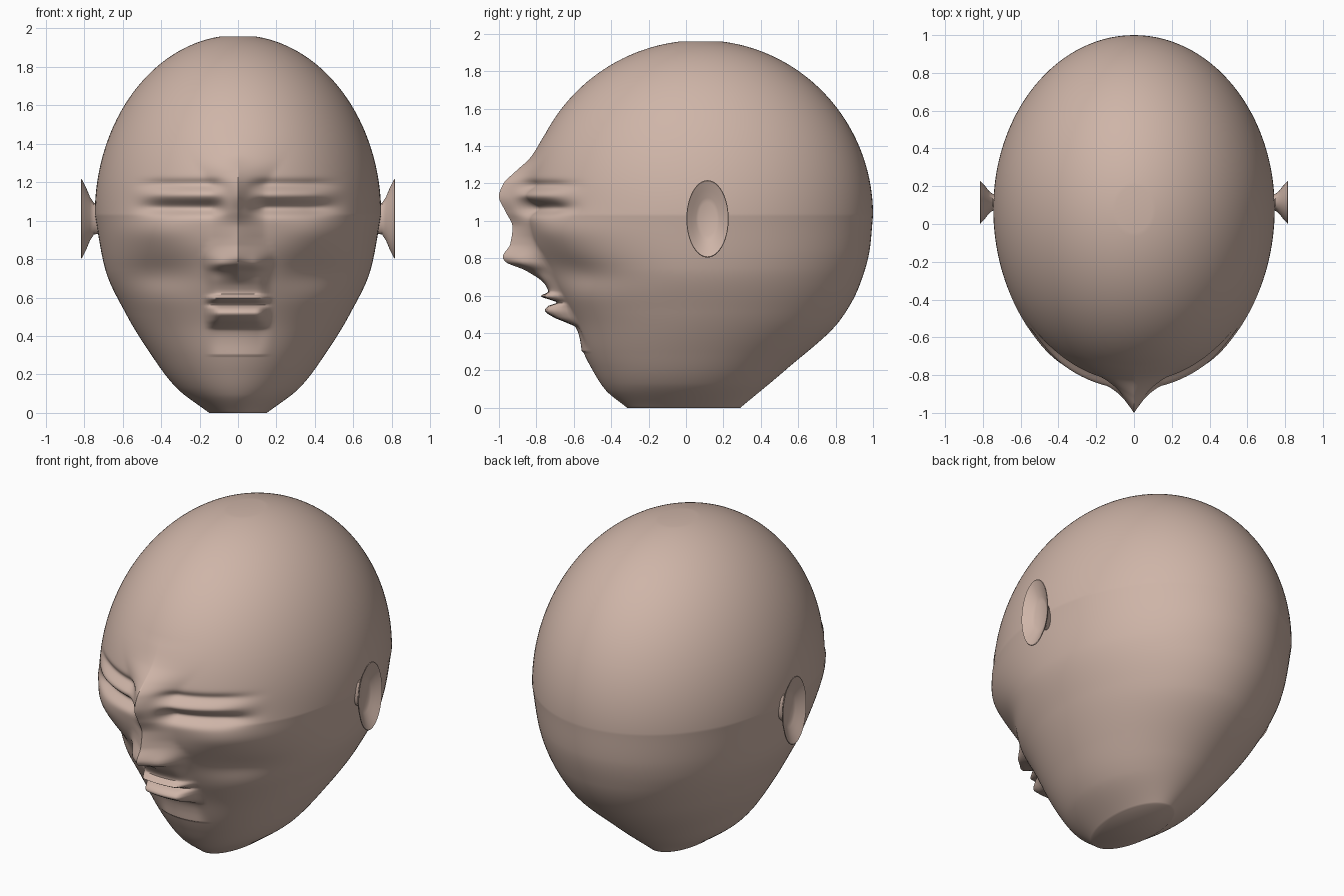
import bpy, bmesh, math

if "Cube" in bpy.data.objects:
    bpy.data.objects.remove(bpy.data.objects["Cube"])

skin = bpy.data.materials.new("skin")
skin.diffuse_color = (0.62, 0.46, 0.39, 1)
skin.use_nodes = True
skin.node_tree.nodes["Principled BSDF"].inputs["Base Color"].default_value = skin.diffuse_color


def smooth(a, b, v):
    t = min(1, max(0, (v - a) / (b - a)))
    return t * t * (3 - 2 * t)


def gauss(v, c, s):
    return math.exp(-((v - c) / s) ** 2)


def curve(pts, v):
    """Monotone cubic interpolation through (position, value) points."""
    n = len(pts)
    if v <= pts[0][0]:
        return pts[0][1]
    if v >= pts[-1][0]:
        return pts[-1][1]
    d = [(pts[i + 1][1] - pts[i][1]) / (pts[i + 1][0] - pts[i][0]) for i in range(n - 1)]
    m = [d[0]] + [0 if a * b <= 0 else 2 * a * b / (a + b) for a, b in zip(d, d[1:])] + [d[-1]]
    i = next(k for k in range(n - 1) if v <= pts[k + 1][0])
    h = pts[i + 1][0] - pts[i][0]
    t = (v - pts[i][0]) / h
    return ((2 * t**3 - 3 * t**2 + 1) * pts[i][1] + (t**3 - 2 * t**2 + t) * h * m[i]
            + (3 * t**2 - 2 * t**3) * pts[i + 1][1] + (t**3 - t**2) * h * m[i + 1])


# Jaw and skull outline below the widest level; above it the skull is an ellipsoid
MID, TOP = 1.03, 0.935
WIDTH = [(0, .15), (.13, .32), (.3, .45), (.51, .58), (.745, .69), (MID, .745)]
BACK = [(0, .29), (.2, .53), (.47, .825), (.66, .93), (.85, .983), (MID, 1.0)]
FRONT = [(0, -.315), (.095, -.43), (.22, -.51), (.3, -.55), (.45, -.61), (.6, -.69),
         (.75, -.77), (.88, -.825), (MID, -.86)]
# Centre-line face profile: chin, lips, nose, brow
FACE = [(.3, -.557), (.365, -.567), (.43, -.59), (.455, -.64), (.485, -.71), (.52, -.755),
        (.545, -.735), (.563, -.69), (.578, -.73), (.597, -.777), (.62, -.737), (.66, -.755),
        (.735, -.86), (.78, -.965), (.805, -.98), (.875, -.94), (.965, -.927), (1.05, -.965),
        (1.13, -1.0), (1.2, -.975), (1.26, -.915), (1.34, -.83), (1.45, -.762)]


def outline(z):
    if z >= MID:
        s = math.sqrt(max(0, 1 - ((z - MID) / TOP) ** 2))
        return .745 * s, .08 - .94 * s, .08 + .92 * s, .08
    return curve(WIDTH, z), curve(FRONT, z), curve(BACK, z), .08 * smooth(0, .6, z)


def relief(x, z, front):
    """Forward displacement of the face at (x, z)."""
    x = abs(x)
    out = 0
    if .3 < z < 1.45:
        lips = 1 - smooth(.1, .18, x)
        w = curve([(.7, .2), (.8, .2), (.92, .15), (1.13, .14), (1.4, .3)], z)
        nose = max(0, 1 - x / w) ** 1.4
        wings = 1 - smooth(.08, .19, x)
        base = gauss(z, .76, .05)
        nose = nose * (1 - .45 * base) + wings * .45 * base
        k = smooth(.66, .74, z)
        out += (front - curve(FACE, z)) * (lips * (1 - k) + nose * k)
    # Eye sockets, lids and brow creases
    eye = smooth(.04, .14, x) * (1 - smooth(.36, .58, x))
    out += eye * (-.055 * gauss(z, 1.065, .035) - .022 * gauss(z, 1.19, .025)
                  + .022 * gauss(z, 1.135, .03))
    # Cheekbones and the hollows beneath them
    out += .035 * gauss(x, .45, .2) * gauss(z, .95, .09)
    out -= .045 * gauss(x, .42, .2) * gauss(z, .72, .09)
    return out


# Head: stacked rings, denser toward the face
SIDES, LOW, HIGH = 160, 190, 40
levels = [1.4 * i / LOW for i in range(LOW)]
a0, a1 = math.asin((1.4 - MID) / TOP), math.acos(.13)
levels += [MID + TOP * math.sin(a0 + (math.asin(math.sqrt(1 - .13**2)) - a0) * i / HIGH)
           for i in range(HIGH + 1)]
bm = bmesh.new()
rings = []
for z in levels:
    w, f, b, c = outline(z)
    ring = []
    for i in range(SIDES):
        u = 2 * i / SIDES - 1
        a = math.copysign(math.pi * abs(u) ** 1.4, u)
        x, k = w * math.sin(a), math.cos(a)
        y = c + (f - c) * k if k > 0 else c - (b - c) * k
        if k > 0:
            y -= relief(x, z, f) * smooth(0, .35, k)
        ring.append(bm.verts.new((x, y, z)))
    rings.append(ring)


def skin_rings(bm, rings):
    for r, s in zip(rings, rings[1:]):
        n = len(r)
        for i in range(n):
            bm.faces.new((r[i], r[(i + 1) % n], s[(i + 1) % n], s[i]))
    bm.faces.new(rings[0][::-1])
    bm.faces.new(rings[-1])


def finish(bm, name, angle):
    bmesh.ops.recalc_face_normals(bm, faces=bm.faces)
    me = bpy.data.meshes.new(name)
    bm.to_mesh(me)
    bm.free()
    ob = bpy.data.objects.new(name, me)
    bpy.context.collection.objects.link(ob)
    me.materials.append(skin)
    bpy.ops.object.select_all(action='DESELECT')
    ob.select_set(True)
    bpy.context.view_layer.objects.active = ob
    bpy.ops.object.shade_smooth_by_angle(angle=math.radians(angle))


skin_rings(bm, rings)
finish(bm, "head", 60)

# Ears: flared oval cups, one each side
CUP = [(.71, .36), (.75, .4), (.77, .55), (.79, .78), (.813, 1), (.816, .98),
       (.795, .75), (.778, .55), (.77, .43)]
for side, name in ((1, "ear_right"), (-1, "ear_left")):
    bm = bmesh.new()
    cup = [[bm.verts.new((side * x, .115 + .113 * s * math.cos(t), 1.01 + .207 * s * math.sin(t)))
            for t in (2 * math.pi * i / 48 for i in range(48))] for x, s in CUP]
    skin_rings(bm, cup)
    finish(bm, name, 40)
